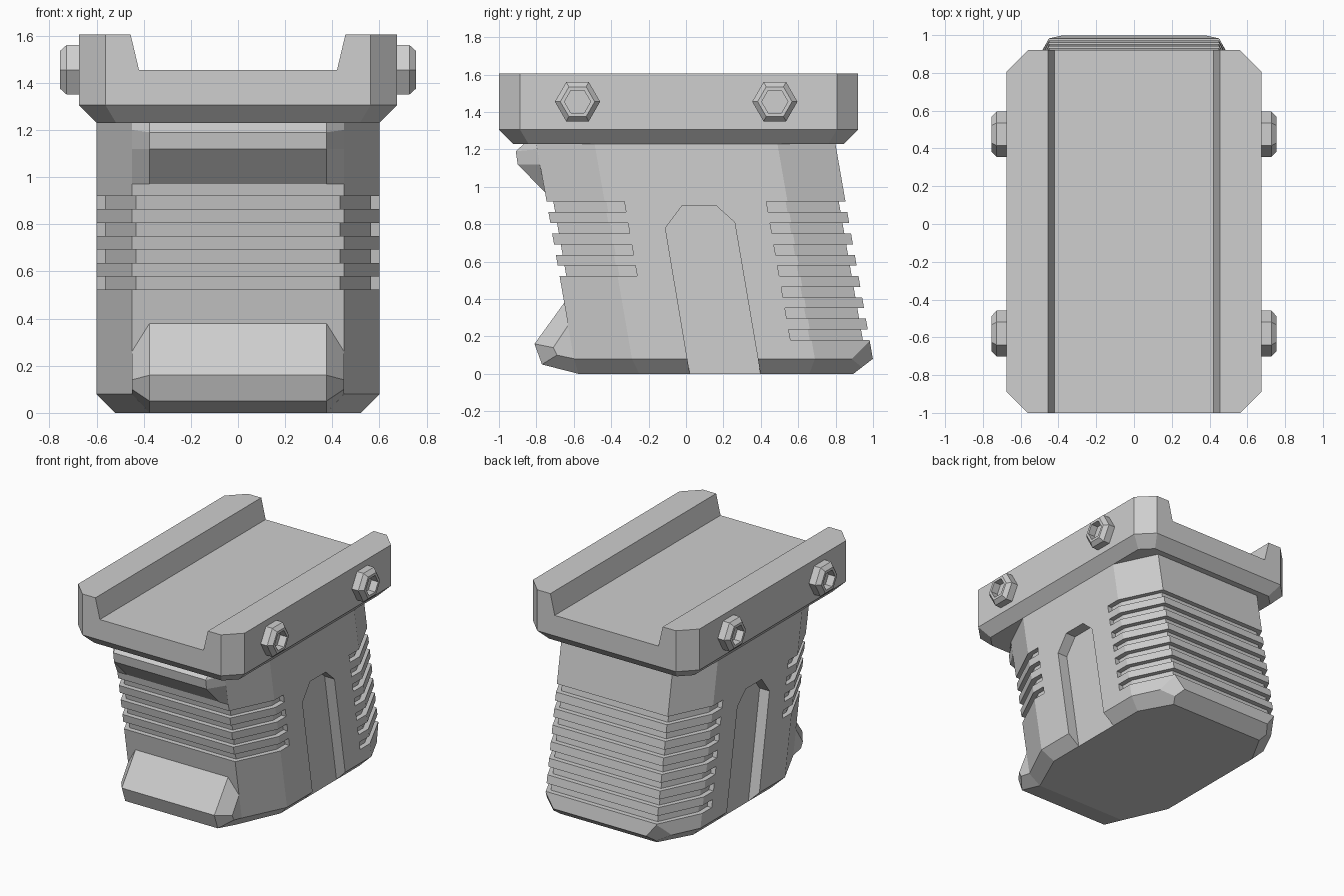
import bpy, bmesh, math
from mathutils import Vector

old = bpy.data.objects.get("Cube")
if old:
    bpy.data.objects.remove(old, do_unlink=True)

grey = bpy.data.materials.new("matte grey")
grey.use_nodes = True
grey.diffuse_color = (0.62, 0.62, 0.62, 1)
grey.node_tree.nodes["Principled BSDF"].inputs["Base Color"].default_value = grey.diffuse_color

LEAN = 0.174  # forward lean of the grip per unit of height


def loft(name, rings):
    """Closed solid skinned through matching rings of points."""
    bm = bmesh.new()
    loops = [[bm.verts.new(p) for p in ring] for ring in rings]
    n = len(loops[0])
    for a, b in zip(loops, loops[1:]):
        for i in range(n):
            j = (i + 1) % n
            bm.faces.new((a[i], a[j], b[j], b[i]))
    bm.faces.new(loops[0][::-1])
    bm.faces.new(loops[-1])
    bmesh.ops.recalc_face_normals(bm, faces=bm.faces)
    mesh = bpy.data.meshes.new(name)
    bm.to_mesh(mesh)
    bm.free()
    mesh.materials.append(grey)
    obj = bpy.data.objects.new(name, mesh)
    bpy.context.collection.objects.link(obj)
    return obj


def cut(obj, cutter):
    """Subtract the cutter and discard it."""
    cutter.hide_render = True
    mod = obj.modifiers.new("cut", "BOOLEAN")
    mod.operation, mod.solver, mod.object = "DIFFERENCE", "EXACT", cutter
    bpy.context.view_layer.objects.active = obj
    bpy.ops.object.modifier_apply(modifier=mod.name)
    bpy.data.objects.remove(cutter, do_unlink=True)


def mirrored(half):
    """Close a half outline of (x, y) points across the centre."""
    return half + [(-x, y) for x, y in reversed(half)]


def leaning(outline, z):
    return [(x, y - LEAN * z, z) for x, y in outline]


def flat(outline, z):
    return [(x, y, z) for x, y in outline]


# Grip body: leaning eight-sided column with a chamfered foot
FRONT, BACK = -0.585, 1.013
plan = mirrored([(0.45, FRONT), (0.6, FRONT + 0.31), (0.6, BACK - 0.31), (0.45, BACK)])
foot = mirrored([(0.375, -0.575), (0.52, -0.25), (0.52, 0.66), (0.39, 0.895)])
grip = loft("grip_body", [flat(foot, 0), leaning(plan, 0.08), leaning(plan, 1.25)])

# Clipped rear corners of the foot
bm = bmesh.new()
bm.from_mesh(grip.data)
for s in (1, -1):
    a, b, c = Vector((s * 0.5, 0.89, 0.08)), Vector((s * 0.45, 0.985, 0.18)), Vector((s * 0.375, 1.0, 0.08))
    normal = (b - a).cross(c - a)
    if normal.y < 0:
        normal.negate()
    geom = bm.verts[:] + bm.edges[:] + bm.faces[:]
    res = bmesh.ops.bisect_plane(bm, geom=geom, plane_co=a, plane_no=normal, clear_outer=True)
    edges = [e for e in res["geom_cut"] if isinstance(e, bmesh.types.BMEdge)]
    bmesh.ops.holes_fill(bm, edges=edges)
bmesh.ops.recalc_face_normals(bm, faces=bm.faces)
bm.to_mesh(grip.data)
bm.free()

# Wrap-around finger grooves
DEPTH = 0.036


def groove_outline(edge, d, end):
    return mirrored([(0.8, end), (0.6 - DEPTH, end), (0.6 - DEPTH, edge + d * 0.32),
                     (0.45 - DEPTH * 0.5, edge + d * DEPTH)]) + \
        [(-0.8, edge - d * 0.3), (0.8, edge - d * 0.3)]


for edge, d, end, count in ((FRONT, 1, -0.17, 4), (BACK, -1, 0.59, 7)):
    outline = groove_outline(edge, d, end)
    for i in range(count):
        top = 0.92 - 0.1138 * i
        cut(grip, loft("groove_cutter", [leaning(outline, top - 0.056), leaning(outline, top)]))

# Recessed side slots, open at the foot
slot = [(0.037, -0.1), (-0.11, 0.78), (-0.02, 0.9), (0.16, 0.9), (0.26, 0.81), (0.415, -0.1)]
for s in (1, -1):
    cut(grip, loft("slot_cutter", [[(s * x, y, z) for y, z in slot] for x in (0.52, 0.8)]))


# Front lips: wide at the root, narrower at the crest
def lip(name, root, crest):
    loft(name, [[(x, y, z) for y, z in prof]
                for x, prof in ((-0.45, root), (-0.375, crest), (0.375, crest), (0.45, root))])


lip("lower_front_lip",
    [(-0.5, 0.26), (-0.63, 0.26), (-0.71, 0.14), (-0.69, 0.1), (-0.595, 0.08), (-0.5, 0.08)],
    [(-0.5, 0.38), (-0.651, 0.38), (-0.81, 0.16), (-0.77, 0.05), (-0.575, 0.0), (-0.5, 0.02)])
lip("upper_front_lip",
    [(-0.6, 0.97), (-0.754, 0.97), (-0.781, 1.12), (-0.795, 1.2), (-0.8, 1.235), (-0.6, 1.235)],
    [(-0.6, 0.97), (-0.754, 0.97), (-0.9, 1.12), (-0.91, 1.19), (-0.86, 1.235), (-0.6, 1.235)])


# Rail mount: chamfered tray with a channel along its length
def tray(inset):
    x, y0, y1, c = 0.675 - inset, -1 + inset, 0.92 - inset, 0.113 - inset * 0.4
    return mirrored([(x - c, y0), (x, y0 + c), (x, y1 - c), (x - c, y1)])


mount = loft("rail_mount", [flat(tray(0.075), 1.23), flat(tray(0), 1.305), flat(tray(0), 1.605)])
channel = [(-0.42, 1.455), (0.42, 1.455), (0.49, 1.75), (-0.49, 1.75)]
cut(mount, loft("channel_cutter", [[(x, y, z) for x, z in channel] for y in (-1.2, 1.2)]))


# Hex bolts with chamfered heads and hex sockets
def hex_ring(x, y, r):
    return [(x, y + r * math.cos(k * math.pi / 3), 1.455 + r * math.sin(k * math.pi / 3)) for k in range(6)]


for side, s in (("left", 1), ("right", -1)):
    for place, y in (("front", -0.58), ("rear", 0.475)):
        loft(f"{side}_{place}_bolt",
             [hex_ring(s * x, y, r) for x, r in
              ((0.66, 0.121), (0.727, 0.121), (0.755, 0.092), (0.755, 0.07), (0.7, 0.07))])
